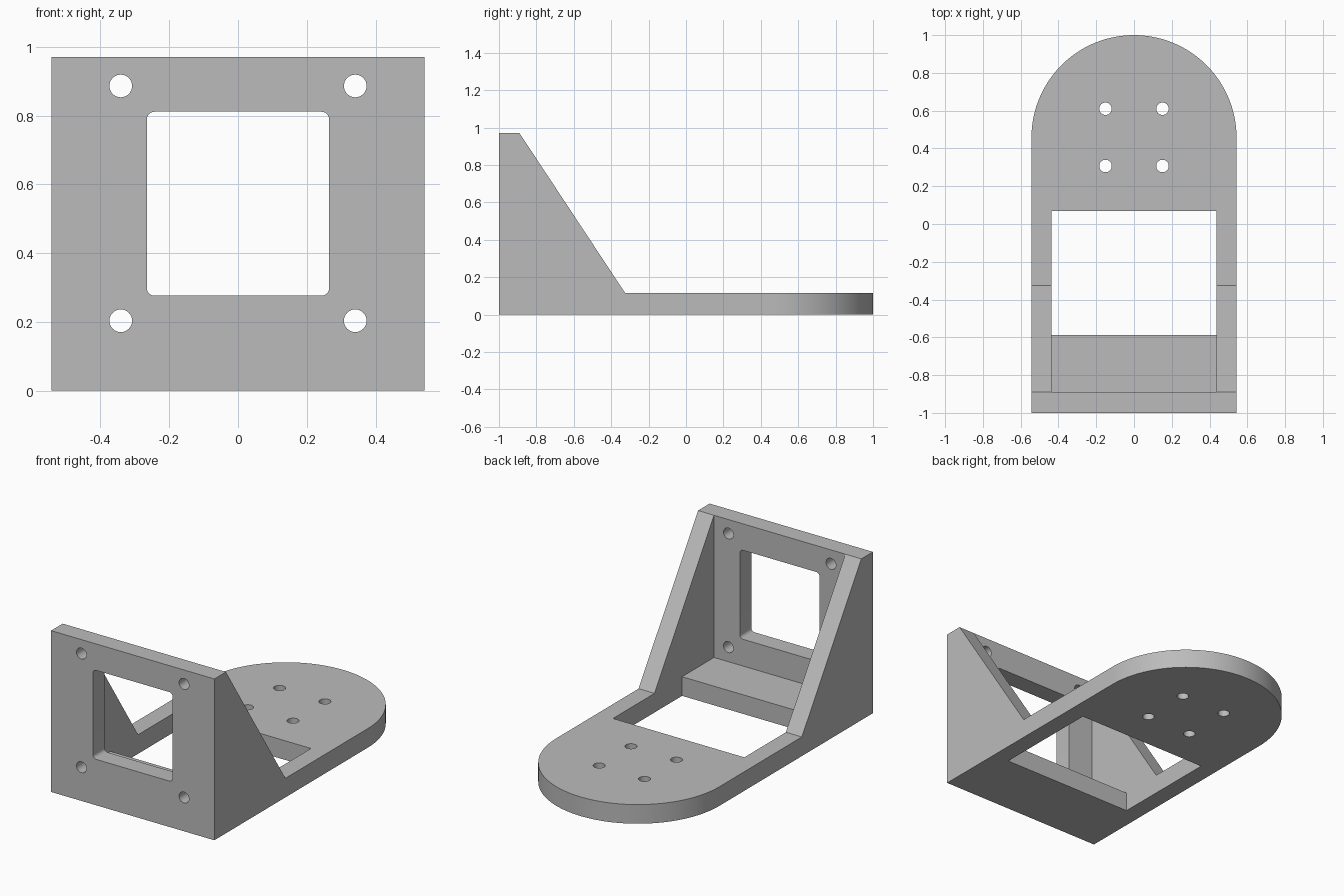
import bpy
import bmesh
import math
from mathutils import Vector

if "Cube" in bpy.data.objects:
    bpy.data.objects.remove(bpy.data.objects["Cube"], do_unlink=True)

HALF_W = 0.543      # half width of the bracket
INNER = 0.437       # half width between the side gussets
PLATE = 0.115       # base plate thickness
WALL_Y = -0.89      # back of the upright wall
ARC_Y = 1 - HALF_W  # centre of the rounded end

grey = bpy.data.materials.new("plain_grey")
grey.use_nodes = True
grey.diffuse_color = (0.5, 0.5, 0.5, 1)
grey.node_tree.nodes["Principled BSDF"].inputs["Base Color"].default_value = (0.5, 0.5, 0.5, 1)


def prism(name, outline, axis, start, end):
    """Extrude a 2D outline along an axis: x takes (y, z), y takes (x, z), z takes (x, y)."""
    def place(p, d):
        co = list(p)
        co.insert("xyz".index(axis), d)
        return Vector(co)
    bm = bmesh.new()
    face = bm.faces.new([bm.verts.new(place(p, start)) for p in outline])
    side = bmesh.ops.extrude_face_region(bm, geom=[face])["geom"]
    shift = place((0, 0), end - start)
    bmesh.ops.translate(bm, verts=[g for g in side if isinstance(g, bmesh.types.BMVert)], vec=shift)
    bmesh.ops.recalc_face_normals(bm, faces=bm.faces)
    mesh = bpy.data.meshes.new(name)
    bm.to_mesh(mesh)
    bm.free()
    mesh.materials.append(grey)
    obj = bpy.data.objects.new(name, mesh)
    bpy.context.collection.objects.link(obj)
    return obj


def arc(cx, cy, r, a0, a1, n):
    """Points on an arc, angles in degrees."""
    angles = [math.radians(a0 + (a1 - a0) * i / n) for i in range(n + 1)]
    return [(cx + r * math.cos(a), cy + r * math.sin(a)) for a in angles]


def circle(cx, cy, r):
    return arc(cx, cy, r, 0, 360, 32)[:-1]


def rounded_rect(x, z0, z1, r):
    pts = []
    corners = [(x - r, z1 - r), (r - x, z1 - r), (r - x, z0 + r), (x - r, z0 + r)]
    for i, (cx, cz) in enumerate(corners):
        pts += arc(cx, cz, r, 90 * i, 90 * i + 90, 6)
    return pts


def combine(obj, tool, operation):
    mod = obj.modifiers.new(operation.lower(), "BOOLEAN")
    mod.operation = operation
    mod.solver = "EXACT"
    mod.object = tool
    tool.hide_render = True
    bpy.context.view_layer.objects.active = obj
    bpy.ops.object.modifier_apply(modifier=mod.name)
    bpy.data.objects.remove(tool, do_unlink=True)


# Side profile: wall, sloping gusset and base plate
bracket = prism("mounting_bracket",
                [(-1, 0), (1.1, 0), (1.1, PLATE), (-0.325, PLATE), (WALL_Y, 0.97), (-1, 0.97)],
                "x", -HALF_W, HALF_W)

# Rounded end of the base plate
plan = [(-HALF_W, -1.2), (HALF_W, -1.2)] + arc(0, ARC_Y, HALF_W, 0, 180, 72)
combine(bracket, prism("plan_outline", plan, "z", -0.2, 1.2), "INTERSECT")

# Pocket between the gussets, dropping through the plate behind the floor strip
pocket = [(WALL_Y, PLATE), (-0.587, PLATE), (-0.587, -0.1), (0.07, -0.1), (0.07, 1.2), (WALL_Y, 1.2)]
combine(bracket, prism("pocket_cutter", pocket, "x", -INNER, INNER), "DIFFERENCE")

# Rounded window in the upright wall
window = rounded_rect(0.265, 0.276, 0.811, 0.022)
combine(bracket, prism("window_cutter", window, "y", -1.1, -0.8), "DIFFERENCE")

# Screw holes in the wall and in the plate
for side in (-1, 1):
    for z in (0.203, 0.886):
        combine(bracket, prism("wall_hole", circle(side * 0.341, z, 0.033), "y", -1.1, -0.85), "DIFFERENCE")
    for y in (0.307, 0.61):
        combine(bracket, prism("plate_hole", circle(side * 0.151, y, 0.033), "z", -0.1, 0.3), "DIFFERENCE")

# Smooth curved surfaces, sharp edges elsewhere
bpy.ops.object.select_all(action="DESELECT")
bracket.select_set(True)
bpy.context.view_layer.objects.active = bracket
bpy.ops.object.shade_smooth_by_angle(angle=math.radians(30))
